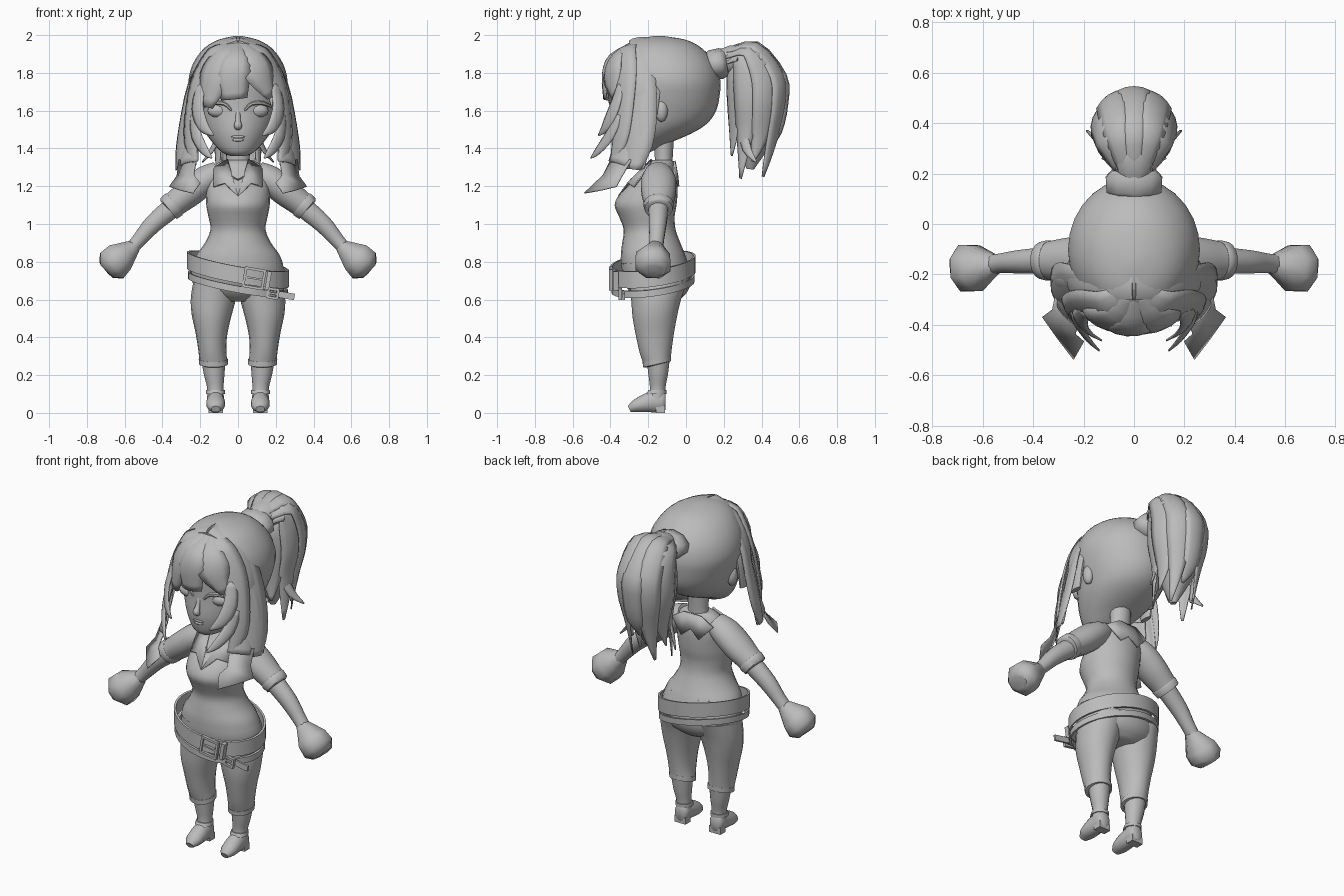
import bpy, bmesh, math
from mathutils import Vector as V

grey = bpy.data.materials.new("plain grey")
grey.diffuse_color = (0.5, 0.5, 0.5, 1)


def make(name, verts, faces, mirror=False, thick=0, angle=50):
    me = bpy.data.meshes.new(name)
    me.from_pydata([tuple(v) for v in verts], [], faces)
    bm = bmesh.new()
    bm.from_mesh(me)
    bmesh.ops.recalc_face_normals(bm, faces=bm.faces)
    for f in bm.faces:
        f.smooth = True
    bm.to_mesh(me)
    bm.free()
    me.set_sharp_from_angle(angle=math.radians(angle))
    me.materials.append(grey)
    ob = bpy.data.objects.new(name, me)
    bpy.context.collection.objects.link(ob)
    if thick:
        m = ob.modifiers.new("thickness", 'SOLIDIFY')
        m.thickness = thick
    if mirror:
        ob.modifiers.new("mirror", 'MIRROR').use_clip = False
    return ob


def refine(pts, k):
    """Catmull-Rom interpolation of tuples."""
    out = []
    for i in range(len(pts) - 1):
        a, b, c, d = pts[max(i - 1, 0)], pts[i], pts[i + 1], pts[min(i + 2, len(pts) - 1)]
        for j in range(k):
            t = j / k
            out.append(tuple(0.5 * (2 * q + (r - p) * t + (2 * p - 5 * q + 4 * r - s) * t * t
                       + (3 * q - p - 3 * r + s) * t ** 3) for p, q, r, s in zip(a, b, c, d)))
    return out + [pts[-1]]


def skin(name, rings, caps=True, **kw):
    n = len(rings[0])
    faces = [(r * n + i, r * n + (i + 1) % n, (r + 1) * n + (i + 1) % n, (r + 1) * n + i)
             for r in range(len(rings) - 1) for i in range(n)]
    if caps:
        faces += [tuple(range(n)), tuple(range((len(rings) - 1) * n, len(rings) * n))]
    return make(name, [v for r in rings for v in r], faces, **kw)


def body(name, rows, n=20, k=3, slope=0, **kw):
    """Stack of ovals: z, centre x, half width, front y, back y; slope lifts the back."""
    rings = []
    for z, cx, rx, yf, yb in refine(rows, k):
        rings.append([V((cx + rx * math.cos(a), (yf + yb) / 2 + (yb - yf) / 2 * math.sin(a), z + slope * math.sin(a)))
                      for a in (2 * math.pi * i / n for i in range(n))])
    return skin(name, rings, **kw)


def tube(name, pts, ref=(0, 1, 0), n=12, k=3, **kw):
    """Sweep of ovals: x, y, z, radius along ref, radius across."""
    p = refine(pts, k)
    rings = []
    for i, q in enumerate(p):
        t = (V(p[min(i + 1, len(p) - 1)][:3]) - V(p[max(i - 1, 0)][:3])).normalized()
        v = V(ref)
        v = (v - t * v.dot(t)).normalized()
        u = t.cross(v)
        rings.append([V(q[:3]) + v * q[3] * math.cos(a) + u * q[4] * math.sin(a)
                      for a in (2 * math.pi * (j + .5) / n for j in range(n))])
    return skin(name, rings, **kw)


def lock(name, pts, centre=(0, -0.12, 1.65), mirror=False):
    """Tapered curved hair sheet: x, y, z, width."""
    p, verts = refine(pts, 3), []
    for i, q in enumerate(p):
        c = V(q[:3])
        t = (V(p[min(i + 1, len(p) - 1)][:3]) - V(p[max(i - 1, 0)][:3])).normalized()
        out = c - V((centre[0], centre[1], min(c.z, centre[2])))
        out = (out - t * out.dot(t)).normalized()
        side = t.cross(out)
        for s in (-1, -0.5, 0, 0.5, 1):
            verts.append(c + side * s * q[3] / 2 + out * 0.14 * q[3] * (0.4 - s * s))
    faces = [(r * 5 + i, r * 5 + i + 1, r * 5 + i + 6, r * 5 + i + 5)
             for r in range(len(p) - 1) for i in range(4)]
    return make(name, verts, faces, mirror=mirror, thick=0.006)


def ball(name, loc, size, mirror=False):
    x, y, z = loc
    rows = [(z + size[2] * math.sin(a), x, size[0] * math.cos(a), y - size[1] * math.cos(a), y + size[1] * math.cos(a))
            for a in (math.radians(d) for d in (-88, -60, -30, 0, 30, 60, 88))]
    return body(name, rows, n=14, k=1, mirror=mirror)


def box(name, loc, size, tilt=0, mirror=False):
    c, s = math.cos(tilt), math.sin(tilt)
    verts = []
    for k in range(8):
        x, y, z = ((k >> b & 1) - 0.5 for b in range(3))
        x, y, z = x * size[0], y * size[1], z * size[2]
        verts.append(V(loc) + V((c * x + s * z, y, c * z - s * x)))
    faces = [(0, 1, 3, 2), (4, 5, 7, 6), (0, 1, 5, 4), (2, 3, 7, 6), (0, 2, 6, 4), (1, 3, 7, 5)]
    return make(name, verts, faces, mirror=mirror)


# head, neck and face
body("head", [(1.36, 0, .04, -.34, -.26), (1.38, 0, .085, -.365, -.19), (1.42, 0, .125, -.38, -.11),
              (1.475, 0, .168, -.39, .02), (1.53, 0, .2, -.39, .11), (1.6, 0, .226, -.385, .16),
              (1.68, 0, .25, -.385, .178), (1.76, 0, .262, -.385, .182), (1.85, 0, .238, -.375, .155),
              (1.93, 0, .18, -.335, .085), (1.975, 0, .105, -.27, .0), (1.995, 0, .02, -.17, -.12)], n=28)
body("neck", [(1.26, 0, .08, -.18, -.06), (1.33, 0, .062, -.165, -.07), (1.48, 0, .065, -.18, -.06)], n=14)
ball("eye", (.1, -.33, 1.6), (.062, .038, .038), True)
tube("nose", [(0, -.375, 1.6, .012, .01), (0, -.392, 1.55, .014, .012), (0, -.405, 1.52, .022, .018),
              (0, -.39, 1.503, .014, .008)], ref=(1, 0, 0), n=10)
ball("upper_lip", (0, -.378, 1.462), (.04, .014, .01))
ball("lower_lip", (0, -.376, 1.446), (.034, .015, .011))
ball("ear", (.222, -.13, 1.6), (.03, .035, .06), True)
tube("upper_lash", [(.035, -.38, 1.6, .006, .006), (.07, -.376, 1.635, .009, .01),
                    (.13, -.355, 1.64, .009, .011), (.19, -.31, 1.615, .004, .004)], n=6, mirror=True)

# trunk and legs
body("trousers", [(.59, 0, .1, -.24, -.05), (.63, 0, .2, -.29, 0), (.69, 0, .24, -.325, .025),
                  (.76, 0, .245, -.34, .02), (.84, 0, .215, -.34, -.005)])
body("trouser_leg", [(.265, .129, .074, -.223, -.082), (.33, .136, .074, -.245, -.075), (.42, .14, .084, -.265, -.062),
                     (.52, .139, .106, -.283, -.043), (.61, .13, .12, -.29, -.02), (.7, .12, .115, -.3, .015)],
     n=16, slope=.012, mirror=True)
body("trouser_hem", [(.255, .129, .066, -.215, -.09), (.258, .129, .077, -.227, -.079), (.285, .131, .077, -.23, -.079)],
     n=16, k=1, slope=.016, mirror=True)
body("shirt", [(.79, 0, .238, -.345, .012), (.84, 0, .218, -.345, -.005), (.9, 0, .175, -.338, -.03),
               (.97, 0, .146, -.33, -.055), (1.04, 0, .157, -.355, -.06), (1.1, 0, .168, -.378, -.05),
               (1.16, 0, .168, -.35, -.045), (1.22, 0, .165, -.29, -.045), (1.28, 0, .15, -.235, -.055),
               (1.325, 0, .105, -.2, -.065), (1.34, 0, .066, -.17, -.075)], n=24)

# boots
body("boot_shaft", [(.07, .119, .045, -.2, -.108), (.13, .12, .043, -.192, -.108), (.2, .126, .054, -.2, -.095),
                    (.28, .13, .064, -.21, -.085)], n=14, mirror=True)
tube("shoe", [(.118, -.108, .06, .03, .045), (.118, -.125, .06, .043, .058), (.118, -.17, .06, .046, .06),
              (.118, -.22, .05, .05, .049), (.118, -.265, .036, .046, .036), (.118, -.3, .02, .024, .019)],
     ref=(1, 0, 0), mirror=True)
box("boot_heel", (.118, -.135, .02), (.075, .05, .04), 0, True)
body("ankle_strap", [(.1, .119, .051, -.212, -.102), (.12, .119, .049, -.2, -.102)], n=14, k=1, mirror=True)

# arms, hands and sleeves
tube("arm", [(.13, -.14, 1.25, .05, .05), (.25, -.14, 1.16, .055, .055), (.35, -.145, 1.085, .054, .056),
             (.45, -.15, 1.0, .048, .05), (.52, -.155, .92, .04, .04), (.56, -.16, .875, .04, .036)], mirror=True)
tube("hand", [(.545, -.16, .885, .038, .037), (.585, -.165, .852, .066, .064), (.628, -.175, .82, .098, .092),
              (.668, -.175, .78, .1, .098), (.695, -.18, .758, .075, .06), (.7, -.18, .753, .05, .04)],
     n=8, k=1, mirror=True)
tube("sleeve", [(.1, -.145, 1.275, .07, .06), (.17, -.145, 1.235, .092, .076), (.25, -.145, 1.172, .093, .078),
                (.32, -.145, 1.118, .08, .071), (.365, -.145, 1.083, .071, .068)], n=16, mirror=True)
tube("sleeve_cuff", [(.335, -.145, 1.107, .078, .07), (.34, -.145, 1.103, .081, .074),
                     (.368, -.145, 1.081, .074, .071), (.37, -.145, 1.079, .06, .06)], n=16, k=1, mirror=True)

# collar and necklace
make("front_collar", [(.055, -.185, 1.345), (.13, -.205, 1.3), (.13, -.28, 1.2), (.07, -.31, 1.22),
                      (0, -.36, 1.15)], [(0, 1, 2, 3), (0, 3, 4)], mirror=True, thick=.01)
make("back_collar", [(.06, -.055, 1.335), (.14, -.06, 1.285), (.06, -.035, 1.2), (0, -.04, 1.25), (0, -.058, 1.335)],
     [(0, 1, 2, 3), (0, 3, 4)], mirror=True, thick=.01)
tube("necklace", [(.06, -.19, 1.31, .004, .004), (.04, -.255, 1.26, .004, .004), (0, -.295, 1.235, .004, .004)],
     n=6, mirror=True)


# belts: tilted bands with buckles
def belt(name, rx, ry, z0, high):
    rings = []
    for off, h in ((0, -.5), (0, .5), (-.012, .5), (-.012, -.5), (0, -.5)):
        ring = []
        for i in range(32):
            a = 2 * math.pi * i / 32
            x, y = (rx + off) * math.cos(a), (ry + off) * math.sin(a)
            ring.append(V((x, y - .175, z0 - .18 * x + .13 * y + h * high)))
        rings.append(ring)
    skin(name, rings, caps=False, angle=35)


def buckle(name, x, y, z, w, h, tilt=.17):
    for s in (-1, 1):
        box(name + "_post", (x + s * w / 2, y, z - s * w / 2 * tilt), (.014, .018, h + .014), tilt)
        box(name + "_rail", (x + s * h / 2 * tilt, y, z + s * h / 2), (w, .018, .014), tilt)
    box(name + "_prong", (x, y, z), (w, .014, .01), tilt)


belt("wide_belt", .27, .226, .76, .088)
belt("thin_belt", .266, .22, .682, .036)
buckle("wide_buckle", .085, -.398, .712, .1, .095)
buckle("thin_buckle", .185, -.348, .632, .05, .045)
box("belt_loop", (.16, -.372, .7), (.022, .03, .1), .17)
box("belt_tail", (.25, -.33, .622), (.1, .012, .034), .17)

# front hair
tube("hair_roll", [(0, -.23, 1.965, .075, .026), (.1, -.225, 1.93, .075, .026), (.185, -.22, 1.85, .075, .026),
                   (.245, -.205, 1.7, .07, .024), (.255, -.2, 1.52, .04, .015)], mirror=True)
lock("left_bang", [(-.02, -.28, 1.965, .05), (-.075, -.375, 1.9, .14), (-.13, -.4, 1.78, .19), (-.17, -.385, 1.62, .08)])
lock("middle_bang", [(0, -.28, 1.965, .05), (-.01, -.4, 1.89, .15), (-.03, -.435, 1.79, .19), (-.02, -.43, 1.66, .14)])
lock("right_bang", [(.02, -.28, 1.965, .05), (.075, -.375, 1.9, .14), (.12, -.405, 1.8, .18), (.175, -.38, 1.67, .05)])
lock("temple_lock", [(.02, -.26, 1.965, .06), (.11, -.335, 1.915, .16), (.19, -.335, 1.79, .17),
                     (.24, -.34, 1.61, .14), (.255, -.36, 1.44, .11), (.23, -.4, 1.31, .02)], mirror=True)
lock("side_lock", [(.04, -.21, 1.965, .06), (.135, -.25, 1.905, .15), (.215, -.255, 1.79, .19),
                   (.27, -.25, 1.6, .2), (.3, -.27, 1.42, .19), (.315, -.29, 1.29, .1)], mirror=True)
lock("outer_lock", [(.18, -.24, 1.85, .05), (.255, -.24, 1.7, .07), (.3, -.24, 1.52, .08),
                    (.318, -.235, 1.38, .07), (.328, -.23, 1.29, .02)], mirror=True)
lock("long_lock", [(.255, -.29, 1.54, .12), (.265, -.32, 1.43, .15), (.275, -.36, 1.32, .16)], mirror=True)
# flared end of the long lock
make("flared_tip", [(.22, -.39, 1.36), (.315, -.29, 1.34), (.325, -.34, 1.255), (.235, -.44, 1.26),
                    (.365, -.37, 1.2), (.305, -.455, 1.18), (.24, -.54, 1.165), (.2, -.47, 1.22)],
     [(0, 1, 2, 3), (3, 2, 4, 5), (3, 5, 6, 7)], mirror=True, thick=.006)
lock("cheek_lock", [(.2, -.35, 1.74, .06), (.22, -.385, 1.62, .08), (.19, -.43, 1.52, .07),
                    (.13, -.465, 1.47, .01)], mirror=True)
lock("jaw_lock", [(.24, -.36, 1.58, .06), (.225, -.41, 1.47, .07), (.18, -.47, 1.39, .05),
                  (.14, -.505, 1.35, .01)], mirror=True)

# hair tie and ponytail
tube("hair_tie", [(0, .11, 1.84, .085, .065), (0, .13, 1.842, .115, .078), (0, .185, 1.85, .118, .082),
                  (0, .215, 1.855, .09, .07)], ref=(1, 0, 0), n=10, k=1)
tube("ponytail_core", [(0, .19, 1.855, .07, .07), (0, .27, 1.87, .1, .085), (0, .36, 1.81, .14, .125),
                       (0, .395, 1.69, .148, .135), (0, .385, 1.55, .125, .12), (0, .355, 1.42, .08, .09),
                       (0, .34, 1.29, .015, .02)], ref=(1, 0, 0), n=12)
for i, (deg, tip) in enumerate(((0, 1.38), (38, 1.25), (76, 1.33), (115, 1.24), (155, 1.36))):
    for s in ((1,) if deg == 0 else (-1, 1)):
        dx, dy = s * math.sin(math.radians(deg)), math.cos(math.radians(deg))
        lock("ponytail_lock_%d" % i, [(dx * .05, .2, 1.88 + dy * .045, .06),
             (dx * .12, .32 + dy * .06, 1.915 + dy * .045, .11), (dx * .155, .375 + dy * .15, 1.79, .14),
             (dx * .16, .38 + dy * .155, 1.64, .13), (dx * .13, .365 + dy * .135, 1.48, .1),
             (dx * .11 + s * .01, .33 + dy * .1, tip, .015)], centre=(0, .36, 1.72))
lock("ponytail_wisp", [(.1, .3, 1.5, .05), (.14, .32, 1.4, .05), (.19, .37, 1.33, .01)], (0, .36, 1.72), True)
